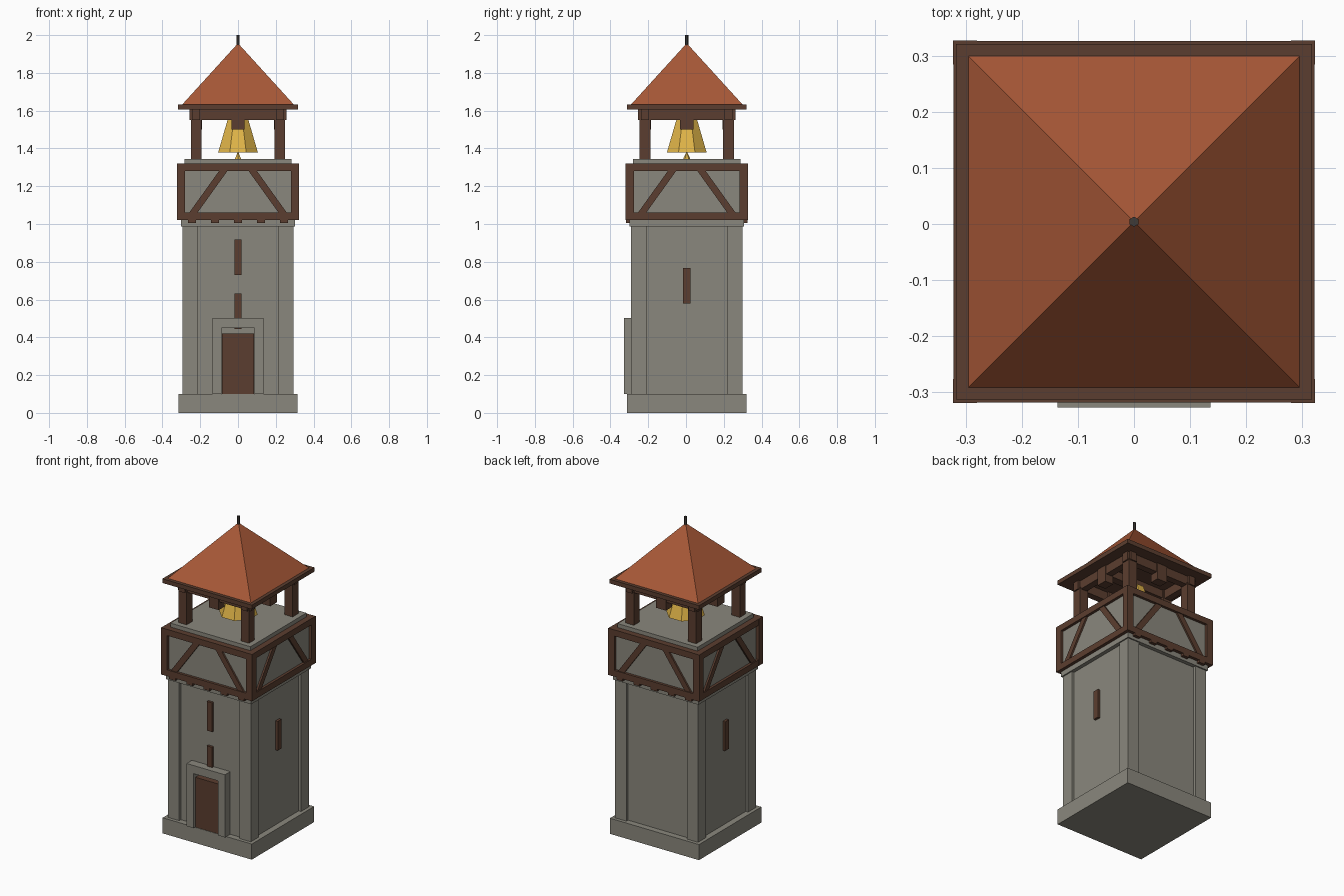
import bpy, math
from mathutils import Vector

if "Cube" in bpy.data.objects:
    bpy.data.objects.remove(bpy.data.objects["Cube"])

OY = 0.004  # keeps the whole tower centred with the protruding door frame


def material(name, rgb):
    m = bpy.data.materials.new(name)
    m.diffuse_color = (*rgb, 1)
    m.use_nodes = True
    m.node_tree.nodes["Principled BSDF"].inputs["Base Color"].default_value = m.diffuse_color
    return m


STONE = material("stone_grey", (0.255, 0.245, 0.205))
TIMBER = material("timber_brown", (0.105, 0.048, 0.029))
TILE = material("roof_tile", (0.39, 0.098, 0.038))
GOLD = material("bell_gold", (0.75, 0.46, 0.065))
IRON = material("dark_iron", (0.05, 0.043, 0.038))


def box(name, mat, x, y, z):
    """Box from (min, max) ranges on each axis."""
    r = (x, y, z)
    bpy.ops.mesh.primitive_cube_add(size=1)
    o = bpy.context.object
    o.name = name
    size = [b - a for a, b in r]
    mid = [(a + b) / 2 for a, b in r]
    for v in o.data.vertices:
        v.co = Vector([v.co[i] * size[i] + mid[i] for i in range(3)])
    o.location.y = OY
    o.data.materials.append(mat)
    return o


def cone(name, mat, n, r1, r2, z0, z1, turn=0.0):
    bpy.ops.mesh.primitive_cone_add(vertices=n, radius1=r1, radius2=r2, depth=z1 - z0,
                                    location=(0, OY, (z0 + z1) / 2), rotation=(0, 0, turn))
    o = bpy.context.object
    o.name = name
    o.data.materials.append(mat)
    return o


def square(name, mat, h, z0, z1):
    return box(name, mat, (-h, h), (-h, h), (z0, z1))


def on_side(o, k):
    """Turn a front-facing part by k quarter turns about the tower axis."""
    o.rotation_euler.z = k * math.pi / 2
    return o


# stone shaft
square("plinth", STONE, 0.316, 0, 0.1)
square("shaft_wall", STONE, 0.277, 0.1, 1.0)
square("shaft_collar", STONE, 0.302, 0.987, 1.025)
for k in range(4):
    on_side(box("corner_pilaster", STONE, (-0.294, -0.214), (-0.294, -0.214), (0.1, 0.99)), k)

# slit windows: two in front, one on each flank
for k, z in ((0, 0.445), (0, 0.73), (1, 0.58), (3, 0.58)):
    on_side(box("slit_window", TIMBER, (-0.019, 0.019), (-0.293, -0.27), (z, z + 0.187)), k)

# door and stone surround
for x in ((-0.136, -0.087), (0.087, 0.136)):
    box("door_jamb", STONE, x, (-0.331, -0.27), (0.1, 0.45))
box("door_lintel", STONE, (-0.136, 0.136), (-0.331, -0.27), (0.45, 0.502))
box("door", TIMBER, (-0.086, 0.086), (-0.313, -0.27), (0.1, 0.42))

# floor joists running front to back
for i in range(-2, 3):
    x = i * 0.122
    box("floor_joist", TIMBER, (x - 0.022, x + 0.022), (-0.322, 0.322), (1.005, 1.04))

# half-timbered storey
square("plaster_infill", STONE, 0.305, 1.022, 1.31)
square("belfry_floor", STONE, 0.284, 1.3, 1.345)
for k in range(4):
    for name, z in (("sill_beam", (1.02, 1.06)), ("head_beam", (1.28, 1.32))):
        on_side(box(name, TIMBER, (-0.28, 0.28), (-0.322, -0.28), z), k)
    on_side(box("corner_post", TIMBER, (-0.323, -0.28), (-0.323, -0.28), (1.02, 1.32)), k)
    for s in (-1, 1):
        # slanted brace: box sheared between sill and head
        b = box("diagonal_brace", TIMBER, (-0.022, 0.022), (-0.316, -0.3), (1.055, 1.285))
        for v in b.data.vertices:
            t = (v.co.z - 1.055) / 0.23
            v.co.x += s * (0.24 + t * (0.075 - 0.24))
        on_side(b, k)

# open belfry frame
for k in range(4):
    on_side(box("belfry_post", TIMBER, (-0.25, -0.192), (-0.25, -0.192), (1.34, 1.56)), k)
    on_side(box("belfry_plate", TIMBER, (-0.258, 0.258), (-0.243, -0.2), (1.55, 1.608)), k)
    on_side(box("hanging_block", TIMBER, (-0.035, 0.035), (-0.25, -0.19), (1.5, 1.607)), k)
box("bell_beam", TIMBER, (-0.2, 0.2), (-0.025, 0.025), (1.555, 1.607))

# bell and clapper
cone("bell", GOLD, 8, 0.114, 0.058, 1.378, 1.556, math.pi / 8)
cone("clapper", GOLD, 6, 0.02, 0.0, 1.342, 1.385)

# roof
square("eave_plate", TIMBER, 0.317, 1.606, 1.633)
cone("roof", TILE, 4, 0.295 * math.sqrt(2), 0.0, 1.633, 1.957, math.pi / 4)
cone("finial", IRON, 6, 0.009, 0.009, 1.935, 2.0)
